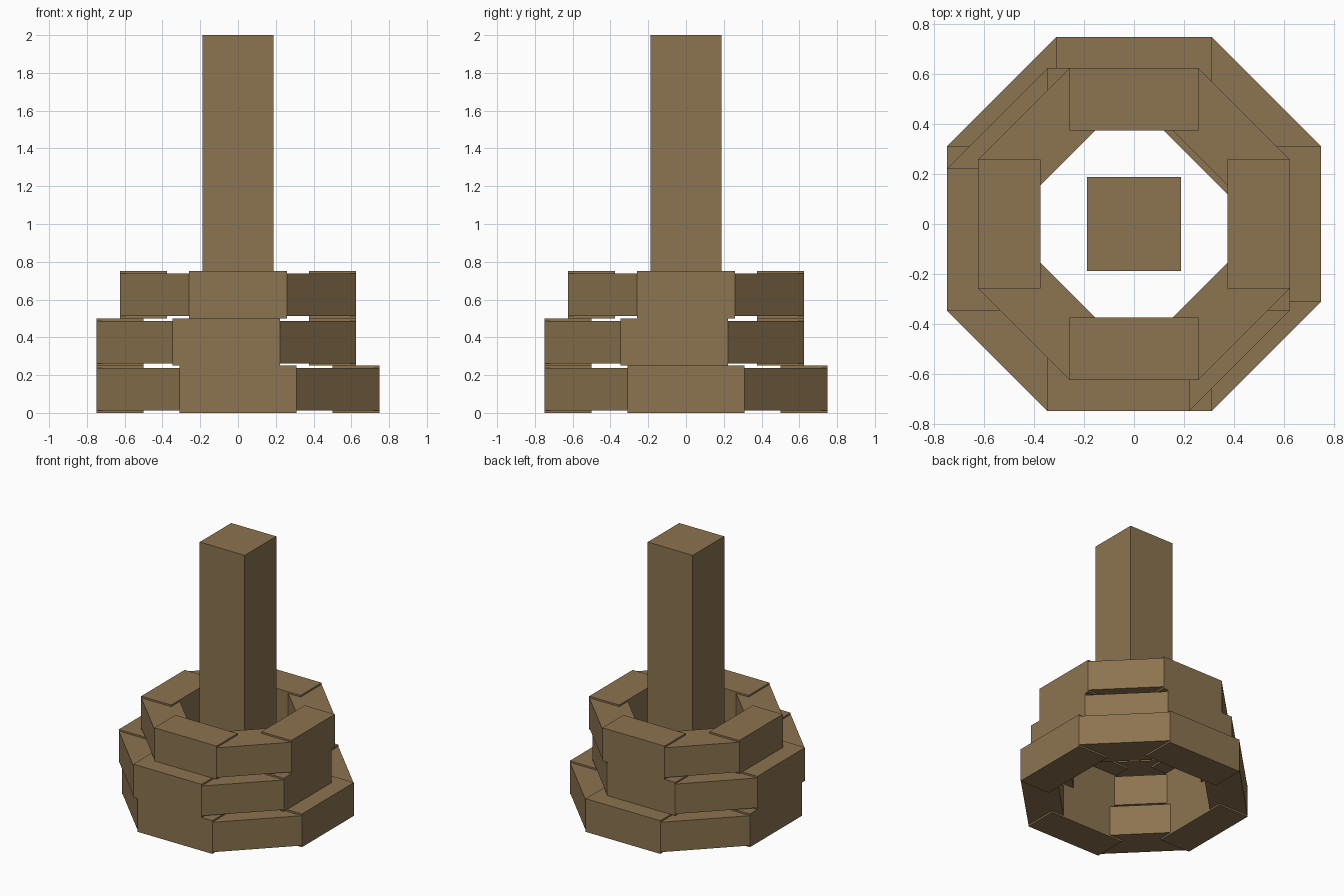
import bpy
from math import pi, tan
from mathutils import Matrix, Vector

cube = bpy.data.objects.get("Cube")
if cube:
    bpy.data.objects.remove(cube, do_unlink=True)

# Single timber colour
wood = bpy.data.materials.new("brown_wood")
wood.use_nodes = True
colour = (0.262, 0.174, 0.080, 1)
wood.diffuse_color = colour
wood.node_tree.nodes["Principled BSDF"].inputs["Base Color"].default_value = colour


def box(name, size, centre, turn=0, pivot=(0, 0, 0)):
    """Box of the given size, offset by centre and turned about a vertical pivot."""
    bpy.ops.mesh.primitive_cube_add(size=1)
    obj = bpy.context.object
    obj.name = name
    obj.data.transform(Matrix.Translation(Vector(pivot))
                       @ Matrix.Rotation(turn, 4, "Z")
                       @ Matrix.Translation(Vector(centre))
                       @ Matrix.Diagonal((*size, 1)))
    obj.data.materials.append(wood)
    return obj


BEAM = 0.25      # beam thickness and tier height
INSET = 0.0125   # diagonal beams are slightly shallower


def ring(name, radius, base, shift=0):
    """Octagon of eight straight beams, with the diagonal ones thinner."""
    length = 2 * radius * tan(pi / 8)
    for i in range(8):
        diagonal = i % 2
        height = BEAM - 2 * INSET * diagonal
        kind = "diagonal_beam" if diagonal else "straight_beam"
        box(f"{name}_{kind}_{i // 2 + 1}", (length, BEAM, height),
            (0, -radius + BEAM / 2, base + BEAM / 2),
            i * pi / 4, (shift, shift, 0))


# Three stacked tiers, the middle one pushed off centre
ring("lower_ring", 0.75, 0)
ring("middle_ring", 0.6875, BEAM, -0.0625)
ring("upper_ring", 0.625, 2 * BEAM)

# Square post standing in the opening
box("post", (0.375, 0.375, 1.5), (0, 0, 1.25))
